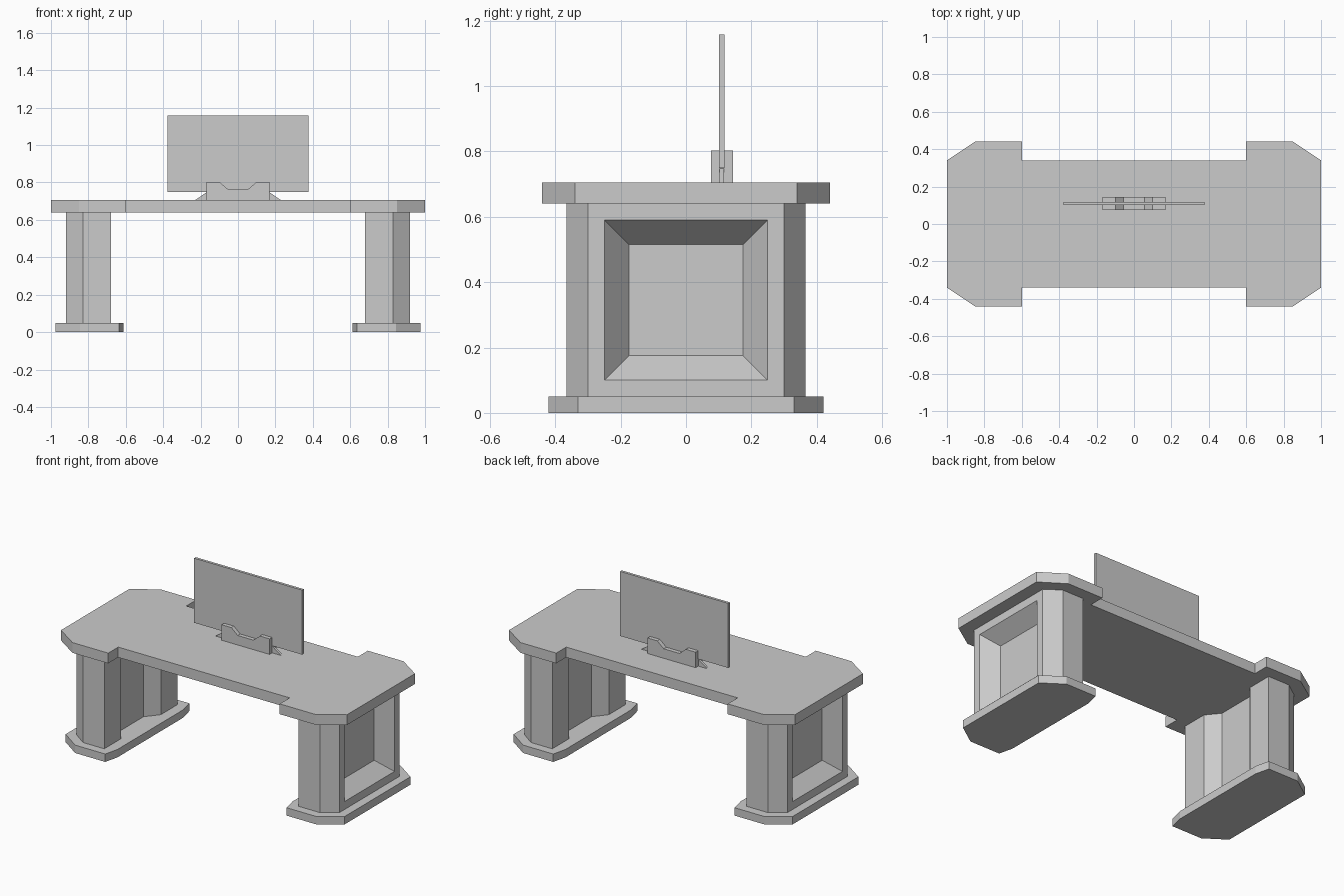
import bpy, bmesh

if "Cube" in bpy.data.objects:
    bpy.data.objects.remove(bpy.data.objects["Cube"])


def prism(name, pts, a, b, axis='z', side=1, panel=False):
    """Extrude a 2D outline from a to b along z (xy outline) or y (xz outline)."""
    bm = bmesh.new()

    def co(p, h):
        return (p[0], p[1], h) if axis == 'z' else (p[0], h, p[1])
    lo = [bm.verts.new(co(p, a)) for p in pts]
    hi = [bm.verts.new(co(p, b)) for p in pts]
    bm.faces.new(lo)
    bm.faces.new(hi)
    n = len(pts)
    for i in range(n):
        j = (i + 1) % n
        bm.faces.new((lo[i], lo[j], hi[j], hi[i]))
    bmesh.ops.recalc_face_normals(bm, faces=bm.faces)
    if panel:
        # sunken bevelled panel in the outermost +x face
        f = max(bm.faces, key=lambda q: q.calc_center_median().x)
        bmesh.ops.inset_region(bm, faces=[f], thickness=0.05, use_even_offset=True)
        bmesh.ops.inset_region(bm, faces=[f], thickness=0.075, use_even_offset=True)
        bmesh.ops.translate(bm, verts=f.verts, vec=(-0.09, 0, 0))
    for v in bm.verts:
        v.co.x *= side
    bmesh.ops.recalc_face_normals(bm, faces=bm.faces)
    me = bpy.data.meshes.new(name)
    bm.to_mesh(me)
    bm.free()
    ob = bpy.data.objects.new(name, me)
    bpy.context.collection.objects.link(ob)
    return ob


def mirror_y(half):
    return half + [(x, -y) for x, y in reversed(half)]


def mirror_x(half):
    return half + [(-x, z) for x, z in reversed(half)]


# Desk top with wider chamfered ends
right = [(0.6, 0.34), (0.6, 0.44), (0.85, 0.44), (1.0, 0.34)]
quarter = [(-x, y) for x, y in reversed(right)] + right
prism("desk_top", mirror_y(quarter), 0.64, 0.705)

# Plinths and pedestals, left and right
plinth = mirror_y([(0.613, 0.33), (0.635, 0.42), (0.845, 0.42), (0.975, 0.33)])
pedestal = mirror_y([(0.745, 0.12), (0.68, 0.20), (0.68, 0.365),
                     (0.828, 0.365), (0.92, 0.30)])
for label, s in (("left", -1), ("right", 1)):
    prism(label + "_plinth", plinth, 0, 0.05, side=s)
    prism(label + "_pedestal", pedestal, 0.05, 0.64, side=s, panel=True)

# Monitor panel
prism("screen", mirror_x([(0.378, 0.75), (0.378, 1.158)]), 0.101, 0.118, 'y')

# Notched stand block around the screen
prism("stand_block", mirror_x([(0.168, 0.705), (0.168, 0.803), (0.10, 0.803),
                               (0.055, 0.765)]), 0.076, 0.144, 'y')

# Thin sloped foot under the screen
prism("stand_foot", mirror_x([(0.23, 0.705), (0.165, 0.75)]), 0.102, 0.117, 'y')
